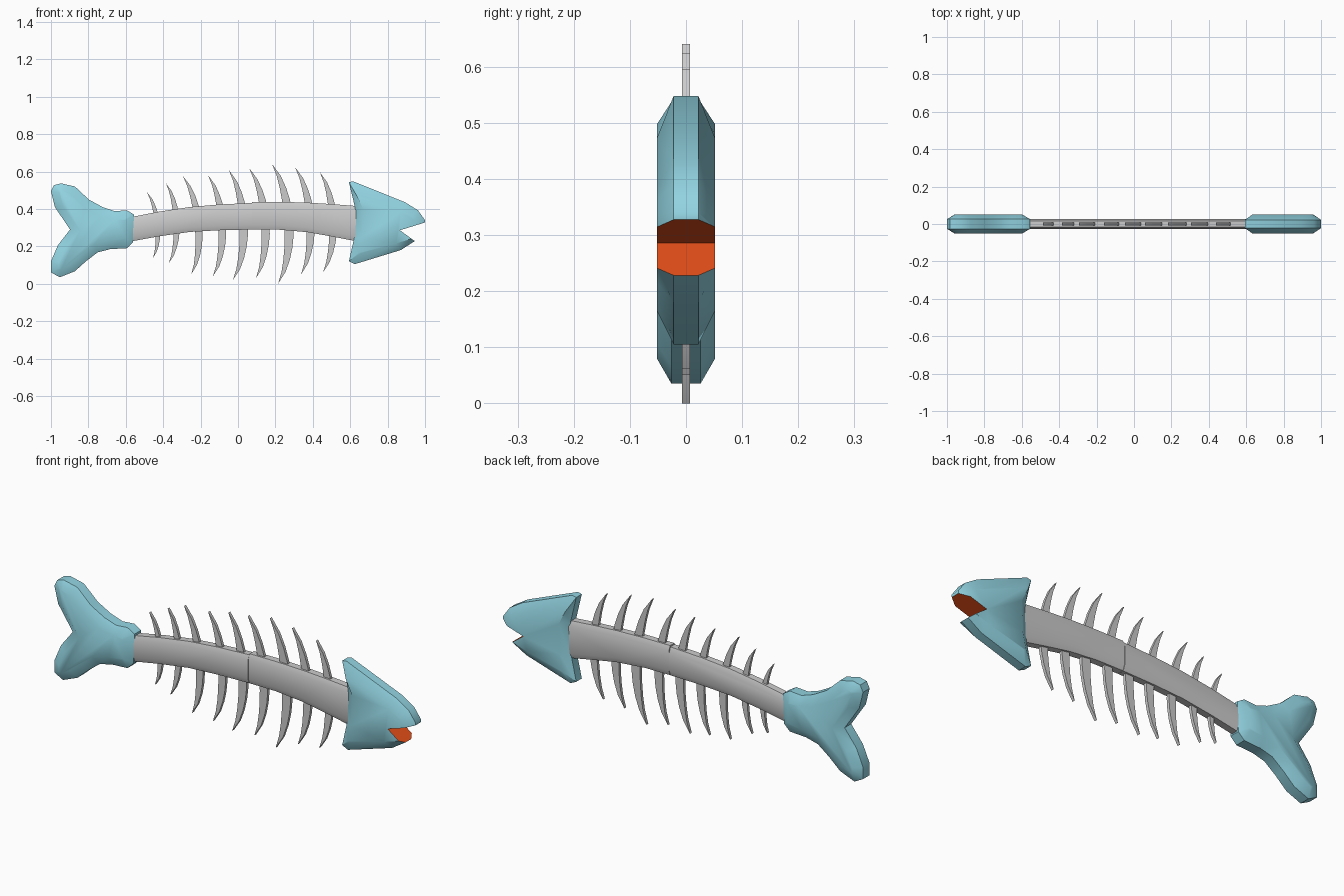
import bpy, bmesh, math

if "Cube" in bpy.data.objects:
    bpy.data.objects.remove(bpy.data.objects["Cube"])


def material(name, rgb):
    m = bpy.data.materials.new(name)
    m.diffuse_color = (*rgb, 1)
    m.use_nodes = True
    m.node_tree.nodes["Principled BSDF"].inputs["Base Color"].default_value = m.diffuse_color
    return m


blue = material("blue", (0.29, 0.66, 0.76))
orange = material("orange", (0.8, 0.08, 0.01))


def solid(name, rings, mats=(), index=0, smooth=None):
    """Skin matching x-z outlines placed at increasing y, capped at both ends."""
    bm = bmesh.new()
    loops = [[bm.verts.new((x, y, z)) for x, z in pts] for y, pts in rings]
    n = len(loops[0])
    for a, b in zip(loops, loops[1:]):
        for i in range(n):
            j = (i + 1) % n
            bm.faces.new((a[i], a[j], b[j], b[i]))
    bm.faces.new(loops[0])
    bm.faces.new(loops[-1][::-1])
    bmesh.ops.recalc_face_normals(bm, faces=bm.faces)
    for f in bm.faces:
        f.material_index = index
    me = bpy.data.meshes.new(name)
    bm.to_mesh(me)
    bm.free()
    ob = bpy.data.objects.new(name, me)
    bpy.context.collection.objects.link(ob)
    for m in mats:
        me.materials.append(m)
    if smooth:
        activate(ob)
        bpy.ops.object.shade_smooth_by_angle(angle=math.radians(smooth))
    return ob


def activate(ob):
    bpy.ops.object.select_all(action='DESELECT')
    ob.select_set(True)
    bpy.context.view_layer.objects.active = ob


def bevelled(name, pairs, rim, half, mats=(), smooth=40):
    """Slab with a narrow rim outline and a wider, inset side outline."""
    rim_pts = [p[:2] for p in pairs]
    side_pts = [p[2:] for p in pairs]
    return solid(name, [(-half, side_pts), (-rim, rim_pts),
                        (rim, rim_pts), (half, side_pts)], mats, 0, smooth)


# Head: rim x, z then side x, z
head = bevelled("head", [
    (.593, .543, .635, .47), (.615, .548, .65, .472), (.893, .436, .87, .385),
    (.962, .393, .93, .36), (1.0, .34, .95, .335), (.999, .326, .957, .31),
    (.945, .228, .93, .242), (.87, .18, .845, .215), (.625, .105, .66, .165),
    (.593, .12, .645, .165), (.62, .24, .665, .25), (.625, .41, .67, .40)],
    .022, .052, (blue, orange))

# Mouth notch, orange inside
wedge = [(.866, .286), (1.062, .347), (1.024, .17)]
cutter = solid("mouth_cutter", [(-.1, wedge), (.1, wedge)], (blue, orange), 1)
cutter.hide_render = True
activate(head)
cut = head.modifiers.new("mouth", 'BOOLEAN')
cut.operation = 'DIFFERENCE'
cut.solver = 'EXACT'
cut.object = cutter
bpy.ops.object.modifier_apply(modifier=cut.name)
bpy.data.objects.remove(cutter)
bpy.ops.object.shade_smooth_by_angle(angle=math.radians(40))

# Forked tail
bevelled("tail", [
    (-1.0, .495, -.955, .485), (-.984, .527, -.95, .497),
    (-.947, .537, -.935, .497), (-.872, .52, -.895, .48),
    (-.797, .45, -.825, .41), (-.722, .409, -.74, .362),
    (-.658, .388, -.658, .345), (-.594, .393, -.61, .345),
    (-.556, .37, -.60, .34), (-.561, .222, -.60, .245),
    (-.594, .19, -.61, .235), (-.684, .185, -.68, .23),
    (-.75, .168, -.77, .21), (-.813, .12, -.84, .155),
    (-.872, .067, -.895, .107), (-.952, .035, -.945, .08),
    (-1.0, .06, -.957, .085), (-1.0, .12, -.957, .115),
    (-.963, .206, -.925, .19), (-.898, .29, -.845, .285),
    (-.979, .41, -.935, .41)], .026, .052, (blue,))


# Spine in two butted pieces: x, bottom z, top z
def spine(name, stations):
    top = [(x, t, x, t - .025) for x, b, t in stations]
    bottom = [(x, b, x, b + .025) for x, b, t in reversed(stations)]
    bevelled(name, top + bottom, .017, .027, smooth=50)


spine("spine_rear", [(-.58, .225, .355), (-.42, .254, .386), (-.26, .277, .41),
                     (-.10, .286, .424), (.074, .29, .432)])
spine("spine_front", [(.076, .29, .438), (.22, .289, .438), (.37, .276, .434),
                      (.50, .253, .426), (.64, .226, .415)])

# Crescent ribs passing through the spine: top tip x, z and bottom tip x, z
ribs = [(-.487, .49, -.455, .137), (-.385, .537, -.37, .11),
        (-.294, .575, -.25, .05), (-.16, .58, -.134, .04),
        (-.048, .607, -.027, .02), (.06, .618, .096, .03),
        (.182, .64, .214, 0), (.305, .623, .337, .05),
        (.438, .596, .455, .062)]
STEPS = 10
for k, (x0, z0, x1, z1) in enumerate(ribs):
    def edge(bulge, t):
        swell = bulge * (z0 - z1) * max(0, 1 - (2 * t - 1) ** 2) ** .8
        return (x0 + (x1 - x0) * t + swell, z0 + (z1 - z0) * t)
    outer = [edge(.155, i / STEPS) for i in range(STEPS + 1)]
    inner = [edge(.078, i / STEPS) for i in range(STEPS - 1, 0, -1)]
    outline = outer + inner
    solid(f"rib_{k + 1}", [(-.0075, outline), (.0075, outline)], smooth=30)
